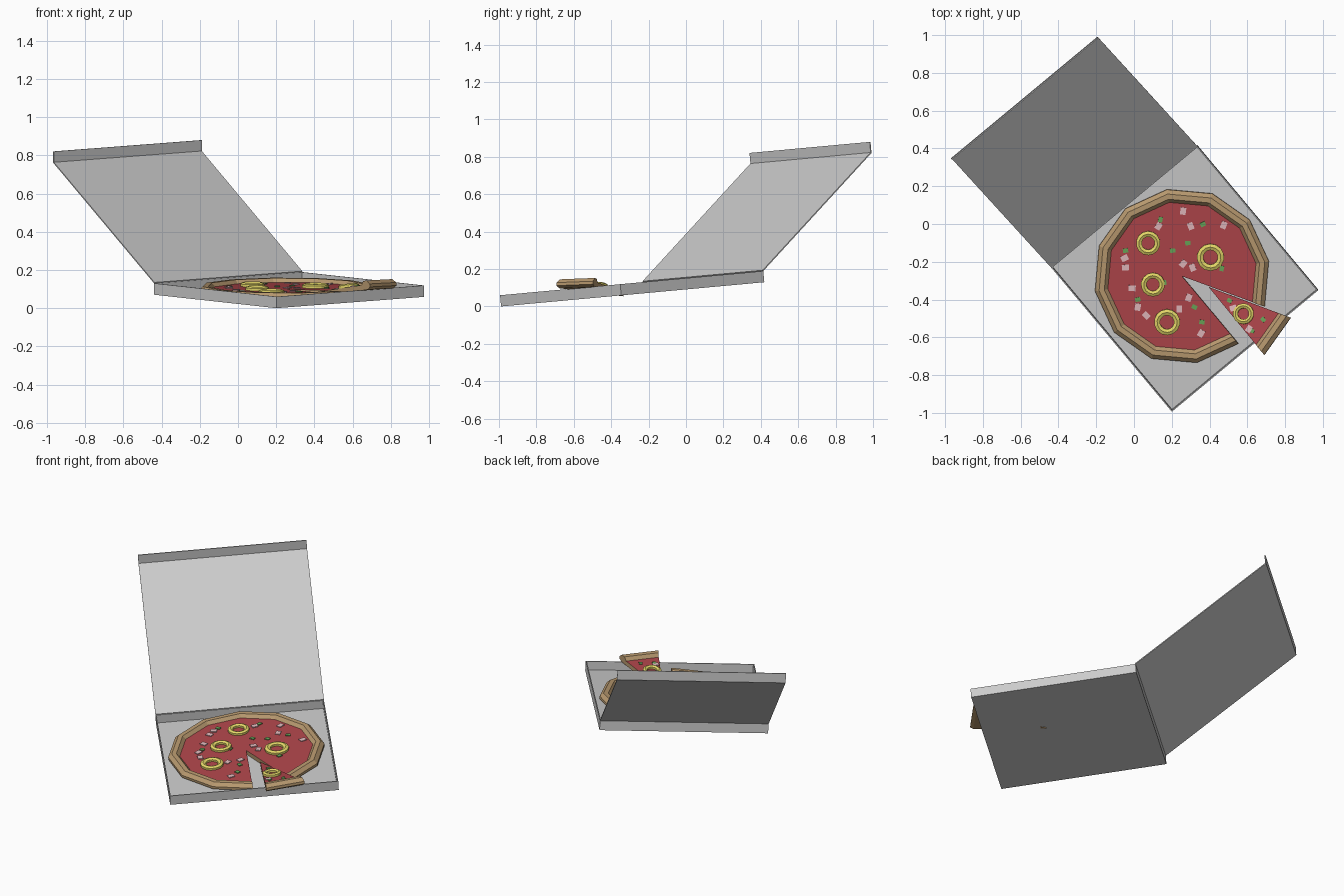
import bpy, bmesh, random
from math import radians, cos, sin, pi
from mathutils import Matrix, Vector

if "Cube" in bpy.data.objects:
    bpy.data.objects.remove(bpy.data.objects["Cube"])

random.seed(4)
YAW = radians(39.8)
CENTRE = Vector((0.2675, -0.285, 0.065))
# Tray frame: whole box is turned and slightly tipped up at the back
TRAY = Matrix.Translation(CENTRE) @ Matrix.Rotation(radians(5.25), 4, 'X') @ Matrix.Rotation(YAW, 4, 'Z')
PIZZA_POS = Vector((-0.003, 0.018, 0.006))
SLICE_POS = Vector((0.068, -0.122, -0.006))
PIZZA = TRAY @ Matrix.Translation(PIZZA_POS)
SLICE = TRAY @ Matrix.Translation(SLICE_POS) @ Matrix.Rotation(radians(-9.6), 4, 'X')
SAUCE_Z = 0.028


def material(name, rgb):
    m = bpy.data.materials.new(name)
    m.diffuse_color = (*rgb, 1)
    m.use_nodes = True
    m.node_tree.nodes["Principled BSDF"].inputs["Base Color"].default_value = m.diffuse_color
    return m


CRUST = material("crust", (0.48, 0.32, 0.16))
SAUCE = material("sauce", (0.43, 0.06, 0.07))
YELLOW = material("pineapple", (0.78, 0.68, 0.14))
PINK = material("ham", (0.75, 0.48, 0.50))
GREEN = material("pepper", (0.14, 0.38, 0.10))


def finish(name, bm, matrix, mats=()):
    bmesh.ops.recalc_face_normals(bm, faces=bm.faces)
    me = bpy.data.meshes.new(name)
    bm.to_mesh(me)
    bm.free()
    for m in mats:
        me.materials.append(m)
    ob = bpy.data.objects.new(name, me)
    ob.matrix_world = matrix
    bpy.context.collection.objects.link(ob)
    return ob


def slab(name, centre, size, matrix):
    bm = bmesh.new()
    bmesh.ops.create_cube(bm, size=1, matrix=Matrix.Translation(centre) @ Matrix.Diagonal((*size, 1)))
    return finish(name, bm, matrix)


def wedge(name, start, count, matrix):
    """Sweep the crust-and-sauce section through count steps of 30 degrees."""
    ring = [(0.445, 0), (0.467, 0.012), (0.467, 0.028), (0.445, 0.048),
            (0.417, 0.048), (0.398, SAUCE_Z)]
    bm = bmesh.new()
    low, high = bm.verts.new((0, 0, 0)), bm.verts.new((0, 0, SAUCE_Z))
    cols = []
    for i in range(count + 1):
        a = radians(start + 30 * i)
        cols.append([bm.verts.new((r * cos(a), r * sin(a), z)) for r, z in ring])
    for a, b in zip(cols, cols[1:]):
        bm.faces.new((low, b[0], a[0]))
        for j in range(len(ring) - 1):
            bm.faces.new((a[j], b[j], b[j + 1], a[j + 1]))
        bm.faces.new((high, a[-1], b[-1])).material_index = 1
    for c in (cols[0], cols[-1]):
        bm.faces.new([low] + c + [high])
    return finish(name, bm, matrix, (CRUST, SAUCE))


def local(x, y, origin):
    """Top-view position to a position on the pizza or slice."""
    p = Matrix.Rotation(-YAW, 3, 'Z') @ Vector((x - CENTRE.x, y - CENTRE.y + 0.003, 0))
    return Vector((p.x - origin.x, p.y - origin.y, 0))


def pineapple(name, x, y, radius, matrix, origin):
    bm = bmesh.new()
    tube, n, k = radius * 0.24, 14, 6
    c = local(x, y, origin) + Vector((0, 0, SAUCE_Z + 0.006))
    rows = []
    for i in range(n):
        a = 2 * pi * i / n
        row = []
        for j in range(k):
            b = 2 * pi * (j + 0.5) / k
            r = radius - tube + tube * 1.1 * cos(b)
            row.append(bm.verts.new(c + Vector((r * cos(a), r * sin(a), 0.014 * sin(b)))))
        rows.append(row)
    for i in range(n):
        for j in range(k):
            a, b = rows[i], rows[(i + 1) % n]
            bm.faces.new((a[j], b[j], b[(j + 1) % k], a[(j + 1) % k]))
    finish(name, bm, matrix, (YELLOW,))


def bits(name, spots, size, mat, matrix, origin):
    """Thin scattered chips joined in one mesh."""
    bm = bmesh.new()
    for x, y in spots:
        p = local(x, y, origin) + Vector((0, 0, SAUCE_Z + 0.002))
        m = (Matrix.Translation(p) @ Matrix.Rotation(random.uniform(0, pi), 4, 'Z')
             @ Matrix.Diagonal((size, size * 0.8, 0.006, 1)))
        bmesh.ops.create_cube(bm, size=1, matrix=m)
    finish(name, bm, matrix, (mat,))


# Box tray
W, D, H, T = 1.008, 1.0, 0.06, 0.006
slab("tray_floor", (0, 0, T / 2), (W, D, T), TRAY)
for side, s in (("left", -1), ("right", 1)):
    slab("tray_wall_" + side, (s * (W - T) / 2, 0, H / 2), (T, D, H), TRAY)
for side, s in (("front", -1), ("back", 1)):
    slab("tray_wall_" + side, (0, s * (D - T) / 2, H / 2), (W, T, H), TRAY)

# Open lid with its front flap
HINGE = TRAY @ Matrix.Translation((0, D / 2, H))
LID_ANGLE = radians(34.9)
slab("lid_panel", (0, 0.503, T / 2), (W, 1.006, T), HINGE @ Matrix.Rotation(LID_ANGLE, 4, 'X'))
slab("lid_flap", (0, 1.006 * cos(LID_ANGLE) - T / 2, 1.006 * sin(LID_ANGLE) + H / 2), (W, T, H), HINGE)

# Pizza and the pulled-out slice
wedge("pizza", -60, 11, PIZZA)
wedge("slice", -90, 1, SLICE)

# Toppings
for i, (x, y, r) in enumerate([(0.075, -0.10, 0.065), (0.405, -0.175, 0.073),
                               (0.10, -0.32, 0.064), (0.175, -0.52, 0.07)]):
    pineapple(f"pineapple_ring_{i + 1}", x, y, r, PIZZA, PIZZA_POS)
pineapple("slice_pineapple_ring", 0.585, -0.48, 0.056, SLICE, SLICE_POS)

bits("ham_bits", [(0.26, 0.07), (0.13, -0.01), (0.30, -0.01), (0.475, -0.005), (0.26, -0.21),
                  (0.31, -0.23), (-0.05, -0.18), (-0.045, -0.23), (-0.01, -0.34), (0.02, -0.44),
                  (0.065, -0.485), (0.24, -0.45), (0.29, -0.39), (0.355, -0.58)],
     0.038, PINK, PIZZA, PIZZA_POS)
bits("pepper_bits", [(0.14, 0.025), (0.365, 0.0), (-0.045, -0.14), (0.205, -0.14), (0.285, -0.10),
                     (0.465, -0.235), (0.16, -0.31), (0.32, -0.44), (0.36, -0.52), (0.02, -0.40)],
     0.028, GREEN, PIZZA, PIZZA_POS)
bits("slice_ham_bits", [(0.53, -0.45), (0.615, -0.56)], 0.036, PINK, SLICE, SLICE_POS)
bits("slice_pepper_bits", [(0.51, -0.41), (0.63, -0.57), (0.69, -0.51)], 0.026, GREEN, SLICE, SLICE_POS)
